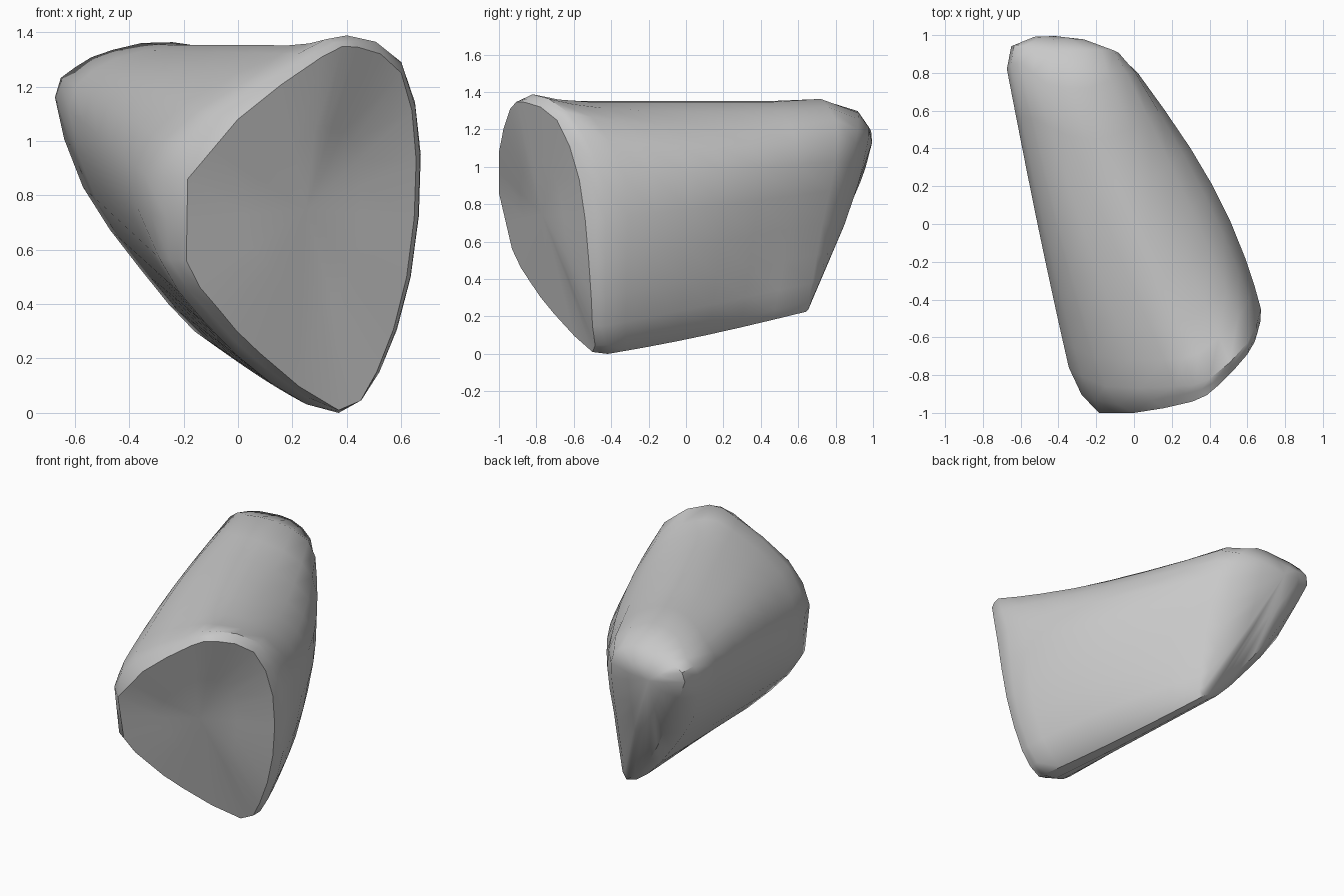
import bpy, bmesh, math
from mathutils import Vector

if "Cube" in bpy.data.objects:
    bpy.data.objects.remove(bpy.data.objects["Cube"])

# Outlines run from the keel up the left side, over the top, down the right
FACE_RIM = [(.37, -.50, .01), (.08, -.71, .22), (-.07, -.83, .38), (-.19, -.93, .56),
            (-.185, -1.0, .86), (0, -1.0, 1.08), (.31, -.94, 1.31), (.44, -.86, 1.345),
            (.60, -.69, 1.25), (.655, -.57, .93), (.62, -.52, .50), (.51, -.50, .15)]
BODY_FRONT = [(.37, -.42, 0), (.12, -.56, .11), (-.12, -.72, .33), (-.29, -.80, .57),
              (-.345, -.76, .88), (-.15, -.86, 1.11), (.22, -.86, 1.32), (.40, -.82, 1.388),
              (.60, -.63, 1.29), (.672, -.45, .95), (.635, -.43, .50), (.52, -.43, .15)]
BODY_BACK = [(-.01, .64, .225), (-.16, .63, .30), (-.36, .66, .53), (-.57, .73, .83),
             (-.673, .82, 1.16), (-.60, .85, 1.27), (-.46, .74, 1.335), (-.24, .72, 1.363),
             (-.04, .80, 1.25), (.02, .80, 1.03), (.02, .73, .70), (.01, .675, .38)]
END_RIM = [(-.03, .655, .24), (-.16, .68, .36), (-.33, .775, .58), (-.50, .885, .86),
           (-.65, .94, 1.16), (-.58, .945, 1.25), (-.42, .92, 1.29), (-.25, .92, 1.29),
           (-.11, .92, 1.20), (-.07, .885, 1.02), (-.06, .81, .70), (-.03, .71, .40)]
# Outward swell at mid length, by outline point
SWELL = {0: (0, 0, -.012), 4: (-.008, 0, 0), 5: (-.025, 0, .035), 8: (.02, 0, -.06),
         9: (.07, .03, -.01), 10: (.06, .03, 0), 11: (.035, .02, 0)}
FACE_CENTRE = Vector((.25, -.77, .75))
END_CENTRE = Vector((-.42, .995, 1.13))


def blend(a, b, t):
    return [Vector(p).lerp(Vector(q), t) for p, q in zip(a, b)]


def rounded(points, straight=()):
    """Double the outline with a smooth closed curve, except straight edges."""
    pts = [Vector(p) for p in points]
    n = len(pts)
    out = []
    for i in range(n):
        a, b, c, d = pts[i - 1], pts[i], pts[(i + 1) % n], pts[(i + 2) % n]
        k = 0 if i in straight else .0625
        out += [b, (b + c) * (.5 + k) - (a + d) * k]
    return out


# Bevel around the front face, with a straight left edge
bevel = blend(FACE_RIM, BODY_FRONT, .5)
for i in (3, 4, 5):
    bevel[i] += Vector((-.012, -.025, 0))
for i in (8, 9, 10):
    bevel[i] += Vector((.006, -.004, 0))
rim = rounded(FACE_RIM, (3, 4))
inner_face = blend(rim, [FACE_CENTRE] * len(rim), .5)
sections = [inner_face, rim, rounded(bevel, (3,)), rounded(BODY_FRONT, (3,))]

# Body sections, with a shallow saddle along the top
for t in (.09, .2, .35, .5, .66, .83):
    ring = blend(BODY_FRONT, BODY_BACK, t)
    for i, offset in SWELL.items():
        ring[i] += Vector(offset) * math.sin(math.pi * t ** .9)
    for p in ring:
        p.z = min(p.z, 1.347 if t > .1 else 1.36)
    sections.append(rounded(ring))
sections += [rounded(BODY_BACK), rounded(END_RIM)]

# Domed inner ring of the rear end
dome = blend(END_RIM, [END_CENTRE] * 12, .5)
for p in dome:
    p.y = min(.995, p.y + .02)
sections.append(rounded(dome))
for ring in sections:
    for p in ring:
        p.y = max(-1.0, min(1.0, p.y))

# Skin the sections and fan both ends
bm = bmesh.new()
rings = [[bm.verts.new(p) for p in s] for s in sections]
count = len(rings[0])
for a, b in zip(rings, rings[1:]):
    for i in range(count):
        j = (i + 1) % count
        bm.faces.new((a[i], a[j], b[j], b[i]))
for ring, centre in ((rings[0], FACE_CENTRE), (rings[-1], END_CENTRE)):
    tip = bm.verts.new(centre)
    for i in range(count):
        bm.faces.new((ring[i], ring[(i + 1) % count], tip))
bmesh.ops.recalc_face_normals(bm, faces=bm.faces)
mesh = bpy.data.meshes.new("wedge_block")
bm.to_mesh(mesh)
bm.free()

block = bpy.data.objects.new("wedge_block", mesh)
bpy.context.collection.objects.link(block)
grey = bpy.data.materials.new("plain grey")
grey.diffuse_color = (.58, .58, .58, 1)
grey.use_nodes = True
grey.node_tree.nodes["Principled BSDF"].inputs["Base Color"].default_value = grey.diffuse_color
mesh.materials.append(grey)

# Smooth skin with a crisp rim
bpy.context.view_layer.objects.active = block
block.select_set(True)
bpy.ops.object.shade_smooth_by_angle(angle=math.radians(42))
